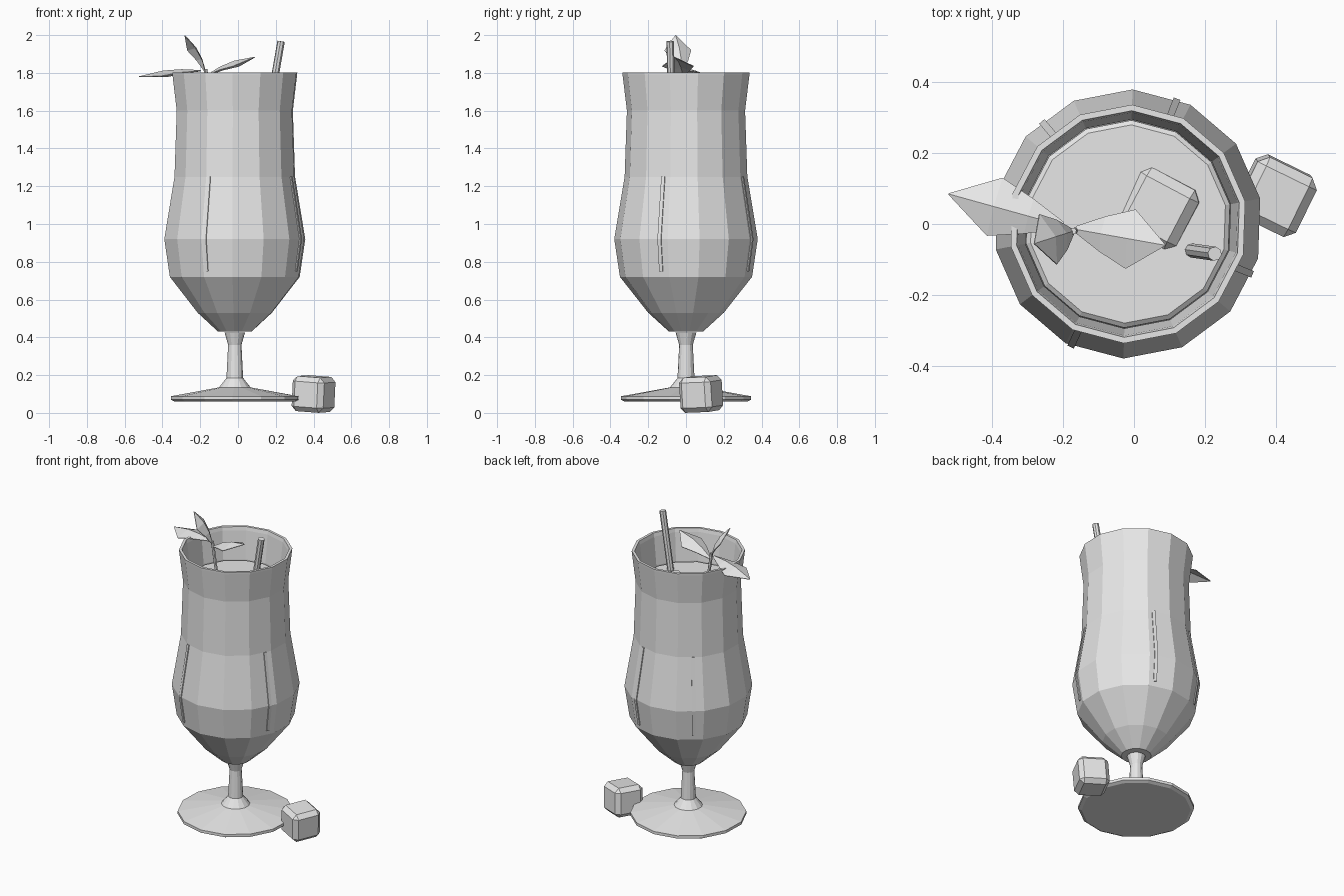
import bpy, bmesh, math
from mathutils import Vector, Euler

cube = bpy.data.objects.get("Cube")
if cube:
    bpy.data.objects.remove(cube, do_unlink=True)

SIDES = 14
START = math.radians(10.9)
AXIS_X = -0.017

mat = bpy.data.materials.new("plain_grey")
mat.use_nodes = True
grey = (0.8, 0.8, 0.8, 1)
mat.diffuse_color = grey
mat.node_tree.nodes["Principled BSDF"].inputs["Base Color"].default_value = grey


def finish(bm, name):
    bmesh.ops.recalc_face_normals(bm, faces=bm.faces)
    mesh = bpy.data.meshes.new(name)
    bm.to_mesh(mesh)
    bm.free()
    mesh.materials.append(mat)
    obj = bpy.data.objects.new(name, mesh)
    bpy.context.collection.objects.link(obj)
    return obj


def lathe(name, profile):
    """Turn a (radius, height) profile about the glass axis and cap both ends."""
    bm = bmesh.new()
    angles = [START + math.tau * i / SIDES for i in range(SIDES)]
    rings = [[bm.verts.new((AXIS_X + r * math.cos(a), r * math.sin(a), z))
              for a in angles] for r, z in profile]
    for low, high in zip(rings, rings[1:]):
        for i in range(SIDES):
            j = (i + 1) % SIDES
            bm.faces.new((low[i], low[j], high[j], high[i]))
    bm.faces.new(rings[0])
    bm.faces.new(rings[-1])
    return finish(bm, name)


def rod(name, start, end, radius, sides=8):
    start, end = Vector(start), Vector(end)
    axis = end - start
    bm = bmesh.new()
    bmesh.ops.create_cone(bm, cap_ends=True, segments=sides, radius1=radius,
                          radius2=radius, depth=axis.length)
    bm.transform(axis.to_track_quat('Z', 'Y').to_matrix().to_4x4())
    bmesh.ops.translate(bm, verts=bm.verts, vec=(start + end) / 2)
    return finish(bm, name)


def ice(name, location, size, tilt):
    bm = bmesh.new()
    bmesh.ops.create_cube(bm, size=size)
    obj = finish(bm, name)
    obj.location = location
    obj.rotation_euler = Euler([math.radians(a) for a in tilt])
    bevel = obj.modifiers.new("chamfer", 'BEVEL')
    bevel.width = 0.026
    bevel.segments = 1


def leaf(name, base, tip, half_width, side, arch):
    """Folded leaf: a raised midrib with two drooping halves."""
    base, tip, side = Vector(base), Vector(tip), Vector(side).normalized()
    up = side.cross(tip - base).normalized()
    if up.z < 0:
        up = -up
    bm = bmesh.new()
    rows = []
    for t, w in ((0, 0.12), (0.3, 0.6), (0.6, 1), (1, 0.02)):
        rib = base.lerp(tip, t) + up * arch * math.sin(math.pi * t)
        edge = side * half_width * w
        drop = up * half_width * w * 0.35
        rows.append([bm.verts.new(p) for p in (rib - edge - drop, rib, rib + edge - drop)])
    for a, b in zip(rows, rows[1:]):
        for k in range(2):
            bm.faces.new((a[k], a[k + 1], b[k + 1], b[k]))
    obj = finish(bm, name)
    obj.modifiers.new("thickness", 'SOLIDIFY').thickness = 0.004


# Foot and stem
lathe("foot_and_stem", [(0.325, 0.06), (0.345, 0.07), (0.345, 0.088), (0.085, 0.135),
                        (0.045, 0.185), (0.036, 0.36), (0.055, 0.425)])

# Bowl with an inner wall
bowl = [(0.09, 0.43), (0.2, 0.53), (0.35, 0.72), (0.38, 0.92),
        (0.325, 1.25), (0.313, 1.6)]
WALL = 0.018
inner = [(r - WALL, z + (0.02 if z < 0.6 else 0)) for r, z in bowl]
lathe("glass_bowl", bowl + [(0.336, 1.79), (0.337, 1.803), (0.32, 1.803), (0.315, 1.78)]
      + inner[::-1])

# Drink filling the bowl
lathe("drink", [(r - 0.002, z + 0.002) for r, z in inner[:-1]] + [(0.293, 1.59), (0.28, 1.6)])


# Thin drips running down the outside of the bowl
def drip(name, degrees):
    angle = math.radians(degrees)
    step = math.tau / SIDES
    off = (angle - START) % step - step / 2
    out = Vector((math.cos(angle), math.sin(angle), 0))
    across = Vector((-out.y, out.x, 0)) * 0.01
    bm = bmesh.new()
    rows = []
    for r, z in ((0.355, 0.75), (0.38, 0.92), (0.325, 1.25)):
        radius = r * math.cos(step / 2) / math.cos(off) + 0.004
        mid = Vector((AXIS_X, 0, z)) + out * radius
        rows.append([bm.verts.new(mid - across), bm.verts.new(mid + across)])
    for a, b in zip(rows, rows[1:]):
        bm.faces.new((a[0], a[1], b[1], b[0]))
    obj = finish(bm, name)
    mod = obj.modifiers.new("thickness", 'SOLIDIFY')
    mod.thickness = 0.006
    mod.offset = 0


for i, degrees in enumerate((68.6, 130, -22, -115)):
    drip(f"drip_{i + 1}", degrees)

# Ice, loose and floating
ice("loose_ice_cube", (0.4, 0.08, 0.1), 0.186, (2, 4, -26))
ice("floating_ice_cube", (0.075, 0.045, 1.53), 0.19, (4, -5, -28))

# Straw
rod("straw", (0.06, -0.06, 1.0), (0.228, -0.084, 1.967), 0.02)

# Mint sprig
rod("mint_stem", (-0.13, -0.01, 1.5), (-0.172, -0.02, 1.82), 0.01, 6)
leaf("mint_leaf_upright", (-0.17, -0.02, 1.81), (-0.28, -0.055, 2.0), 0.075,
     (0.35, -1, 0.0), 0.02)
leaf("mint_leaf_right", (-0.165, -0.015, 1.79), (0.088, -0.06, 1.885), 0.085,
     (0.17, 1, 0), 0.02)
leaf("mint_leaf_left", (-0.2, -0.005, 1.815), (-0.524, 0.085, 1.782), 0.085,
     (0.27, 1, 0), 0.018)
